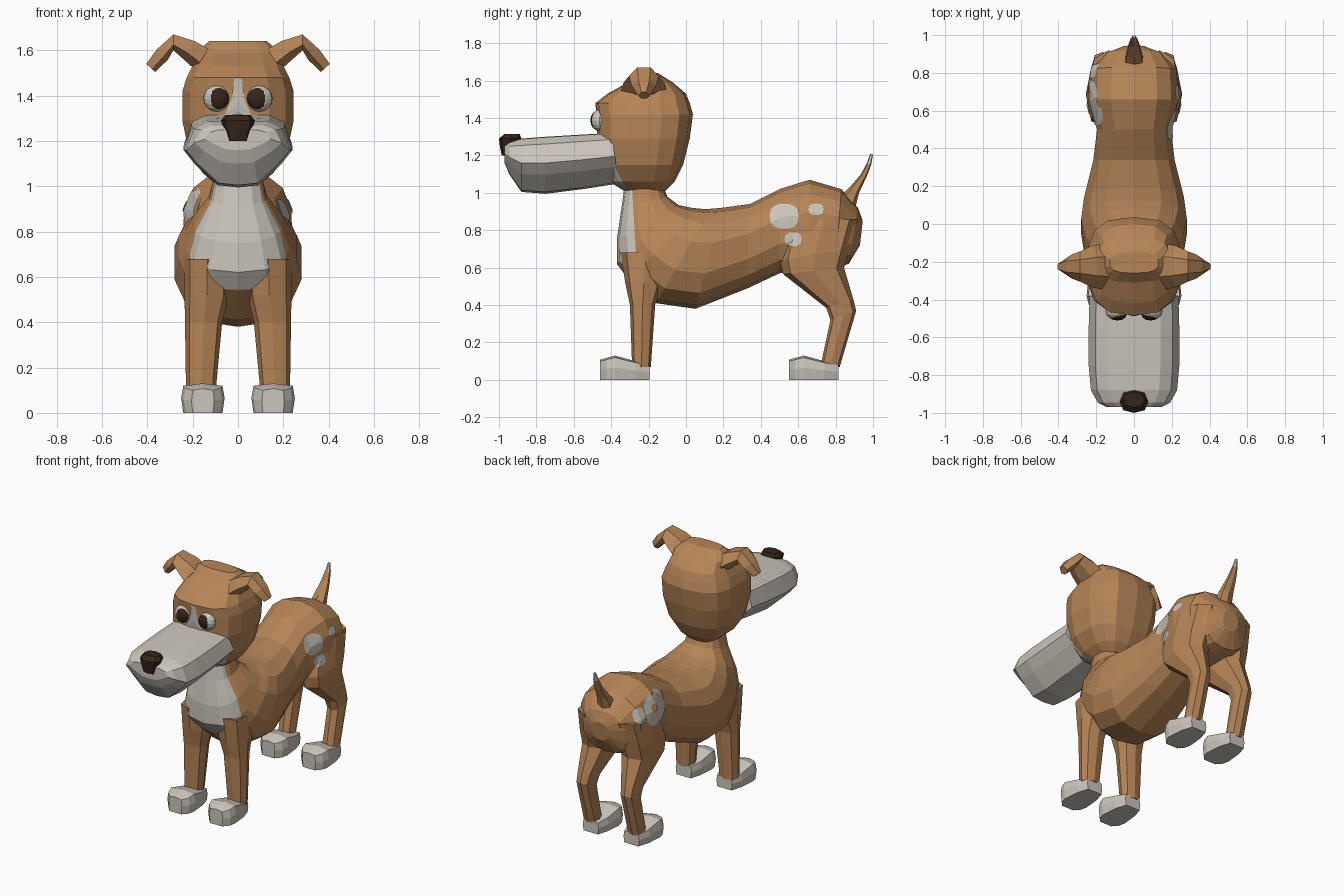
import bpy, bmesh, math
from mathutils import Vector
from mathutils.bvhtree import BVHTree

if "Cube" in bpy.data.objects:
    bpy.data.objects.remove(bpy.data.objects["Cube"])


def material(name, rgb):
    m = bpy.data.materials.new(name)
    m.diffuse_color = (*rgb, 1)
    m.use_nodes = True
    m.node_tree.nodes["Principled BSDF"].inputs["Base Color"].default_value = m.diffuse_color
    return m


BROWN = material("tan fur", (0.47, 0.235, 0.095))
WHITE = material("pale fur", (0.60, 0.56, 0.50))
DARK = material("dark brown", (0.035, 0.018, 0.011))
trees = {}


def power(v, e):
    return math.copysign(abs(v) ** e, v)


def ring(a, b, w, n=12, e=0.8, xc=0.0):
    """Closed section spanning (y,z) point a to b, half width w in x."""
    pts = []
    for i in range(n):
        t = 2 * math.pi * i / n
        c, s = power(math.cos(t), e) / 2, power(math.sin(t), e)
        if abs(s) < 1e-6:
            s = 0
        pts.append((xc + w * s, (a[0] + b[0]) / 2 + (a[0] - b[0]) * c,
                    (a[1] + b[1]) / 2 + (a[1] - b[1]) * c))
    return pts


def loft(name, rings, mats, cuts=(), rule=None, side=1):
    """Skin the rings, cap the ends, cut along planes, colour by rule."""
    bm = bmesh.new()
    rows = [[bm.verts.new((x * side, y, z)) for x, y, z in r] for r in rings]
    n = len(rows[0])
    for r, q in zip(rows, rows[1:]):
        for i in range(n):
            j = (i + 1) % n
            bm.faces.new((r[i], r[j], q[j], q[i]))
    bm.faces.new(rows[0])
    bm.faces.new(rows[-1])
    for co, no in cuts:
        geom = bm.verts[:] + bm.edges[:] + bm.faces[:]
        bmesh.ops.bisect_plane(bm, geom=geom, plane_co=co, plane_no=no)
    bmesh.ops.recalc_face_normals(bm, faces=bm.faces[:])
    if rule:
        for f in bm.faces:
            f.material_index = int(rule(f.calc_center_median()))
    trees[name] = BVHTree.FromBMesh(bm)
    return finish(name, bm, mats)


def finish(name, bm, mats):
    me = bpy.data.meshes.new(name)
    bm.to_mesh(me)
    bm.free()
    for m in mats:
        me.materials.append(m)
    ob = bpy.data.objects.new(name, me)
    bpy.context.collection.objects.link(ob)
    return ob


def patch(name, outline, centre, origin, direction, targets, mat, lift=0.006):
    """Thin plate projected on the targets; outline is 2D in the view plane."""
    d = Vector(direction)

    def project(u, v):
        p = Vector((u, origin, v)) if d.x == 0 else Vector((origin, u, v))
        hits = [trees[t].ray_cast(p, d) for t in targets]
        hits = [h for h in hits if h[0]]
        if not hits:
            return p + d * abs(origin)
        return min(hits, key=lambda h: h[3])[0] - d * lift
    bm = bmesh.new()
    k, n = 5, len(outline)
    mid = bm.verts.new(project(*centre))
    prev = None
    for s in range(1, k + 1):
        row = [bm.verts.new(project(centre[0] + (u - centre[0]) * s / k,
                                    centre[1] + (v - centre[1]) * s / k))
               for u, v in outline]
        for i in range(n):
            j = (i + 1) % n
            if prev:
                bm.faces.new((prev[i], prev[j], row[j], row[i]))
            else:
                bm.faces.new((mid, row[i], row[j]))
        prev = row
    bm.normal_update()
    if sum((f.normal.dot(d) * f.calc_area() for f in bm.faces)) > 0:
        bmesh.ops.reverse_faces(bm, faces=bm.faces[:])
    finish(name, bm, [mat])


# Body with neck, chest and rump; the bib is cut out of the chest
body = [((-.12, 1.03), (-.33, 1.03), .11), ((-.10, .98), (-.345, .92), .13),
        ((-.04, .935), (-.37, .75), .20), ((.03, .92), (-.37, .62), .235),
        ((.08, .915), (-.31, .54), .265), ((.13, .915), (-.16, .41), .285),
        ((.19, .92), (.05, .38), .27), ((.34, .94), (.33, .49), .22),
        ((.50, 1.02), (.50, .57), .20), ((.66, 1.07), (.66, .58), .24),
        ((.83, 1.02), (.80, .60), .23), ((.92, .92), (.87, .62), .16),
        ((.945, .85), (.93, .72), .06)]
loft("body", [ring(*r, n=14) for r in body], [BROWN, WHITE],
     [((0, -.275, .8), (0, 1, .06)), ((0, 0, .545), (0, 0, 1))],
     lambda c: c.z > .545 and (c.y + .275) + .06 * (c.z - .8) < 0)

# Head, pale below a slanted cut at the jaw
levels = [(1.01, -.33, -.11, .10), (1.06, -.41, -.06, .16), (1.15, -.455, -.015, .22),
          (1.29, -.475, .02, .25), (1.42, -.478, .037, .25), (1.48, -.485, .02, .23),
          (1.53, -.42, 0, .205), (1.59, -.31, -.07, .19), (1.64, -.26, -.15, .13)]
slope = Vector((0, -.28, -.145))
jaw = Vector((0, -.475, 1.32))
loft("head", [ring((f, z), (b, z), w, 14, .7) for z, f, b, w in levels],
     [BROWN, WHITE], [(jaw, slope)], lambda c: (c - jaw).dot(slope) > 0)

# Long square muzzle
half = [(0, 1.315), (.14, 1.312), (.205, 1.275), (.24, 1.17), (.19, 1.105), (.09, 1.01), (0, 1.0)]
section = half + [(-x, z) for x, z in half[-2:0:-1]]


def muzzle_ring(y, sx, top, bottom):
    return [(x * sx, y - .12 * (z - 1.17) * (y > -.5),
             bottom + (z - 1) / .315 * (top - bottom)) for x, z in section]


loft("muzzle", [muzzle_ring(-.38, .98, 1.32, 1.05), muzzle_ring(-.55, 1, 1.312, 1.02),
                muzzle_ring(-.75, 1, 1.30, .995), muzzle_ring(-.88, .95, 1.29, 1.005),
                muzzle_ring(-.945, .80, 1.27, 1.10), muzzle_ring(-.97, .6, 1.25, 1.16)], [WHITE])

# Nose
loft("nose", [ring((y, z), (b, z), w, 8) for z, y, b, w in
              [(1.20, -.985, -.92, .045), (1.25, -.995, -.9, .062),
               (1.29, -1.0, -.88, .075), (1.315, -.97, -.89, .055)]], [DARK])

# Tail with pale tip
tail = [((.82, .98), (.90, .90), .055), ((.875, 1.03), (.925, 1.0), .045),
        ((.935, 1.10), (.965, 1.085), .03), ((.965, 1.155), (.99, 1.15), .019),
        ((.985, 1.21), (1.0, 1.205), .008)]
loft("tail", [ring(*r, n=6) for r in tail], [BROWN, WHITE], rule=lambda c: c.z > 1.15)

front = [((-.35, .68), (-.08, .68), .10, .135), ((-.325, .52), (-.125, .52), .098, .138),
         ((-.30, .40), (-.165, .40), .082, .152), ((-.288, .07), (-.188, .07), .064, .165)]
hind = [((.55, .86), (.92, .86), .10, .135), ((.50, .64), (.875, .70), .115, .14),
        ((.52, .565), (.845, .60), .10, .15), ((.75, .385), (.895, .43), .06, .165),
        ((.772, .32), (.91, .37), .053, .168), ((.718, .07), (.822, .07), .054, .168)]
paw = [(-.46, .05, .108), (-.425, .085, .118), (-.38, .096, .13),
       (-.27, .085, .10), (-.195, .06, .085)]
ear = [(.16, 1.56, -.03, .045, .12), (.215, 1.60, -.025, .04, .11), (.285, 1.635, 0, .035, .08),
       (.335, 1.58, .025, .022, .065), (.385, 1.522, .02, .018, .03)]

for side, label in ((1, "right"), (-1, "left")):
    # Legs
    for part, rows in (("front_leg", front), ("hind_leg", hind)):
        loft(f"{part}_{label}", [ring(a, b, w, 8, .8, xc) for a, b, w, xc in rows],
             [BROWN], side=side)
    # Paws
    for part, dy in (("front_paw", 0), ("hind_paw", 1.01)):
        loft(f"{part}_{label}",
             [[(.155 + w * k, y + dy, z * h) for k, h in
               ((-.9, 0), (-1, .5), (-.9, .92), (0, 1), (.9, .92), (1, .5), (.9, 0))]
              for y, w, z in paw], [WHITE], side=side)
    # Folded ears
    loft(f"ear_{label}",
         [[(x + tx * k, -.225 + yw * j, z + tz * k) for j, k in
           ((-1, -.3), (-.45, 1), (.45, 1), (1, -.3), (.4, -1), (-.4, -1))]
          for x, z, tx, tz, yw in ear], [BROWN], side=side)
    # Eyes: pale ball with a dark pupil
    for part, x, y, r, sy, mat in (("eyeball", .094, -.462, .058, .8, WHITE),
                                   ("pupil", .088, -.482, .048, .6, DARK)):
        bm = bmesh.new()
        bmesh.ops.create_uvsphere(bm, u_segments=12, v_segments=8, radius=r)
        for v in bm.verts:
            v.co = (v.co.x + side * x, v.co.y * sy + y, v.co.z + 1.387)
        finish(f"{part}_{label}", bm, [mat])

# Blaze between the eyes
patch("face_blaze", [(-.06, 1.31), (.06, 1.31), (.03, 1.38), (.016, 1.475),
                     (-.016, 1.475), (-.03, 1.38)], (0, 1.37), -2, (0, 1, 0), ["head"], WHITE, .005)

# Coat spots: side, y, z, radius y, radius z, colour, lift
spots = [(1, .525, .875, .078, .068, WHITE, .006), (1, .695, .912, .04, .032, WHITE, .006),
         (1, .572, .752, .045, .038, WHITE, .006), (-1, .64, .89, .125, .105, WHITE, .005),
         (-1, .81, .90, .04, .05, WHITE, .005), (-1, .68, .91, .026, .024, BROWN, .009)]
for i, (side, y, z, ry, rz, mat, lift) in enumerate(spots):
    leg = "hind_leg_right" if side > 0 else "hind_leg_left"
    outline = [(y + ry * power(math.cos(t), .8), z + rz * power(math.sin(t), .8))
               for t in (2 * math.pi * k / 14 for k in range(14))]
    patch(f"coat_spot_{i + 1}", outline, (y, z), 2 * side, (-side, 0, 0),
          ["body", leg], mat, lift)
